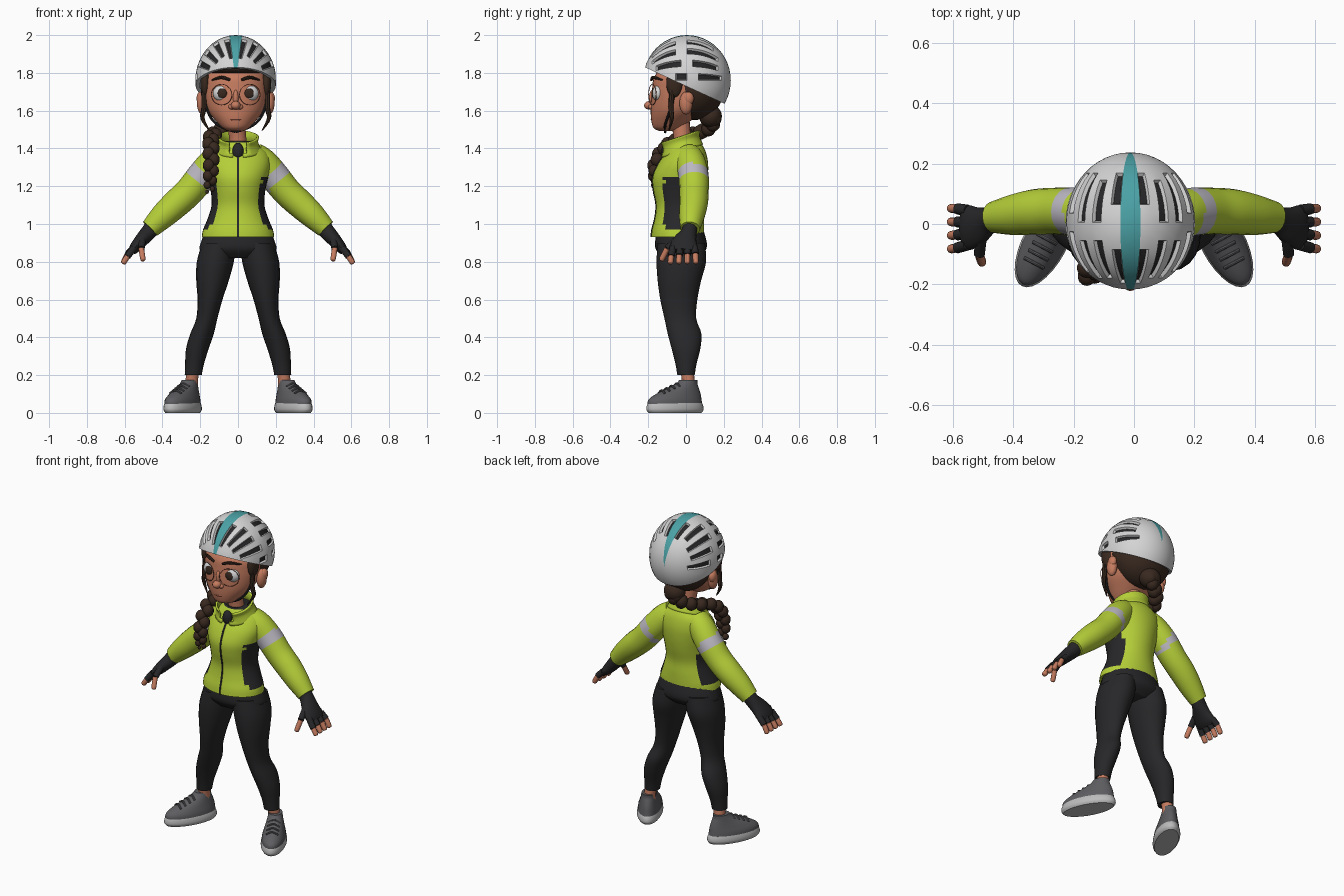
import bpy, bmesh, math
from mathutils import Matrix, Vector

default = bpy.data.objects.get("Cube")
if default:
    bpy.data.objects.remove(default, do_unlink=True)


def material(name, *rgb):
    mat = bpy.data.materials.new(name)
    mat.use_nodes = True
    mat.diffuse_color = (*rgb, 1)
    mat.node_tree.nodes["Principled BSDF"].inputs["Base Color"].default_value = (*rgb, 1)
    return mat


LIME = material("lime fabric", .46, .62, .04)
BLACK = material("black fabric", .02, .02, .022)
SKIN = material("skin", .56, .2, .115)
LIPS = material("lips", .36, .11, .07)
HAIR = material("dark brown hair", .04, .022, .014)
WHITE = material("white shell", .66, .66, .66)
TEAL = material("teal stripe", .07, .36, .38)
SHOE = material("shoe grey", .11, .11, .12)
SOLE = material("sole grey", .5, .5, .5)
REFLECT = material("reflective grey", .5, .48, .54)
CX = -.012  # head is slightly off centre


def finish(name, bm, mats, angle=40):
    mesh = bpy.data.meshes.new(name)
    for face in bm.faces:
        face.smooth = True
    bm.to_mesh(mesh)
    bm.free()
    for mat in mats:
        mesh.materials.append(mat)
    mesh.set_sharp_from_angle(angle=math.radians(angle))
    obj = bpy.data.objects.new(name, mesh)
    bpy.context.scene.collection.objects.link(obj)
    return obj


def smooth(rows, steps=4):
    """Catmull-Rom interpolation of tuples."""
    out, last = [], len(rows) - 1
    for i in range(last):
        quad = rows[max(i - 1, 0)], rows[i], rows[i + 1], rows[min(i + 2, last)]
        for k in range(steps):
            t = k / steps
            out.append([.5 * (2*q + (r - p)*t + (2*p - 5*q + 4*r - s)*t*t + (3*q - p - 3*r + s)*t**3)
                        for p, q, r, s in zip(*quad)])
    return out + [list(rows[last])]


def loft(name, rows, mats, sides=20, flat=False, cap=True, rule=None, mirror=1, steps=4):
    """Skin elliptical rings (x, y, z, radius along y, cross radius) along a path."""
    rows = smooth([(r[0] * mirror, *r[1:], *([r[3]] if len(r) == 4 else [])) for r in rows], steps)
    bm, rings = bmesh.new(), []
    for i, (x, y, z, ru, rv) in enumerate(rows):
        u, v = Vector((0, 1, 0)), Vector((1, 0, 0))
        if not flat:
            ahead, behind = rows[min(i + 1, len(rows) - 1)], rows[max(i - 1, 0)]
            tangent = (Vector(ahead[:3]) - Vector(behind[:3])).normalized()
            u = Vector((0, 1, 0)) if abs(tangent.y) < .9 else Vector((0, 0, 1))
            u = (u - tangent * u.dot(tangent)).normalized()
            v = tangent.cross(u)
        turns = [math.tau * k / sides for k in range(sides)]
        rings.append([bm.verts.new(Vector((x, y, z)) + u*ru*math.cos(a) + v*rv*math.sin(a)) for a in turns])
    for low, high in zip(rings, rings[1:]):
        for k in range(sides):
            n = (k + 1) % sides
            bm.faces.new((low[k], low[n], high[n], high[k]))
    if cap:
        bm.faces.new(rings[0])
        bm.faces.new(rings[-1])
    bmesh.ops.recalc_face_normals(bm, faces=bm.faces)
    for face in list(bm.faces):
        slot = rule(face.calc_center_median()) if rule else 0
        if slot is None:
            bm.faces.remove(face)
        else:
            face.material_index = slot
    return finish(name, bm, mats)


def balls(name, items, mat, detail=18):
    """One object made of ellipsoids given as (centre, radii)."""
    bm = bmesh.new()
    for centre, radii in items:
        matrix = Matrix.Translation(centre) @ Matrix.Diagonal((*radii, 1))
        bmesh.ops.create_uvsphere(bm, u_segments=detail, v_segments=detail // 2 + 2, radius=1, matrix=matrix)
    return finish(name, bm, [mat], 60)


# Jacket body with dark side panels
TORSO = [(0, -.045, .93, .14, .192), (0, -.042, .97, .138, .185), (0, -.035, 1.03, .13, .16),
         (0, -.033, 1.1, .125, .14), (0, -.033, 1.18, .14, .145), (0, -.03, 1.25, .146, .16),
         (0, -.015, 1.32, .132, .172), (0, 0, 1.38, .105, .155), (0, 0, 1.42, .085, .1), (0, 0, 1.44, .07, .07)]


def panel(c):
    return int(c.z > 1.43 or (.965 < c.z < 1.25 and abs(c.y + .035) < .08 and abs(c.x) > .05))


loft("jacket_body", TORSO, [LIME, BLACK], 36, True, rule=panel)
loft("zipper", [(0, r[1] - r[3], r[2], .004, .006) for r in TORSO[:8]], [BLACK], 8, True)
balls("shirt_front", [((0, -.105, 1.385), (.03, .025, .045))], BLACK)

# Stand-up collar, open at the front
collar = loft("collar", [(0, -.02, 1.39, .1, .115), (0, -.03, 1.44, .092, .095), (0, -.035, 1.475, .1, .1)],
              [LIME], 28, True, False, lambda c: None if abs(c.x) < .035 and c.y < 0 else 0)
for vert in collar.data.vertices:
    vert.co.z += .33 * vert.co.y
thick = collar.modifiers.new("thickness", "SOLIDIFY")
thick.thickness = .012

# Hips
loft("hips", [(0, -.03, .96, .125, .175), (0, -.027, .9, .137, .197), (0, -.027, .86, .13, .2),
              (0, -.03, .82, .09, .14)], [BLACK], 28, True)

for side, m in (("left", 1), ("right", -1)):
    # Leggings and ankle
    loft(side + "_leg", [(.1, -.025, .9, .125, .09), (.12, -.025, .8, .131, .098), (.135, -.035, .7, .115, .086),
                         (.148, -.038, .6, .098, .066), (.165, -.03, .5, .084, .056), (.19, -.008, .42, .089, .062),
                         (.215, 0, .34, .076, .06), (.23, 0, .26, .056, .05), (.237, 0, .2, .046, .045)],
         [BLACK], 20, True, mirror=m)
    loft(side + "_ankle", [(.238, .005, .23, .036), (.245, .012, .17, .034), (.25, .015, .1, .04)],
         [SKIN], 14, True, mirror=m)

    # Shoe: sole, upper and laces, turned outwards
    parts = [loft(side + "_sole", [(0, -.075, 0, .155, .064), (0, -.075, .015, .166, .073),
                                   (0, -.075, .035, .165, .073), (0, -.075, .052, .158, .069)],
                  [SOLE], 28, True),
             loft(side + "_shoe_upper", [(0, -.075, .04, .16, .07), (0, -.075, .07, .155, .067),
                                         (0, -.055, .1, .13, .058), (0, -.025, .13, .09, .049),
                                         (0, -.005, .155, .06, .043), (0, .005, .175, .05, .039)],
                  [SHOE], 28, True)]
    for k in range(4):
        y, z = -.155 + .03 * k, .115 + .012 * k
        parts.append(loft(side + "_lace", [(-.035, y, z - .012, .006), (0, y, z + .005, .006),
                                           (.035, y, z - .012, .006)], [SHOE], 8))
    for part in parts:
        part.matrix_world = Matrix.Translation((.258 * m, .008, 0)) @ Matrix.Rotation(math.radians(28 * m), 4, "Z")

    # Sleeve with reflective band
    loft(side + "_sleeve", [(.08, .01, 1.365, .07), (.13, .025, 1.325, .078), (.19, .04, 1.255, .08),
                            (.26, .043, 1.17, .077), (.33, .04, 1.105, .075), (.4, .03, 1.04, .067),
                            (.465, .022, .975, .052)], [LIME, REFLECT], 20, mirror=m, steps=6,
         rule=lambda c: int(-1.09 < abs(c.x) - c.z < -1.01 and abs(c.x) > .15))

    # Fingerless glove, fingers and thumb
    loft(side + "_glove", [(.44, .022, 1, .044), (.475, .015, .955, .042), (.515, -.005, .91, .064, .036),
                           (.545, -.012, .875, .074, .03), (.562, -.014, .855, .066, .022)], [BLACK], 18, mirror=m)
    digits = [((.55, .045 - .038*k, .875), (.585, .05 - .043*k, .84 - .004*k), (.61, .052 - .045*k, .79))
              for k in range(4)]
    digits.append(((.505, -.04, .925), (.512, -.1, .87), (.502, -.132, .805)))
    for base, mid, tip in digits:
        reach = Vector(mid).lerp(Vector(tip), .85)
        loft(side + "_glove_finger", [(*base, .019), (*mid, .0185)], [BLACK], 10, mirror=m)
        loft(side + "_fingertip", [(*mid, .015), (*reach, .0145), (*tip, .006)], [SKIN], 10, mirror=m)

    # Face features that repeat on both sides
    def at(x, y, z):
        return (CX + m * x, y, z)

    balls(side + "_ear", [(at(.178, 0, 1.64), (.028, .035, .06)), (at(.186, .012, 1.665), (.022, .03, .035))], SKIN)
    balls(side + "_eye", [(at(.075, -.147, 1.692), (.047, .032, .043))], WHITE)
    balls(side + "_iris", [(at(.071, -.174, 1.692), (.025, .008, .026))], HAIR)
    balls(side + "_sideburn", [(at(.162, -.06, 1.745), (.026, .045, .075))], HAIR)
    shift = CX * m
    loft(side + "_eyebrow", [(shift + .03, -.183, 1.762, .007), (shift + .075, -.172, 1.776, .009),
                             (shift + .125, -.125, 1.762, .004)], [HAIR], 8, mirror=m)
    loft(side + "_hair_lock", [(shift + .17, -.07, 1.75, .014), (shift + .168, -.08, 1.62, .014),
                               (shift + .176, -.075, 1.56, .011), (shift + .14, -.09, 1.495, .003)],
         [HAIR], 8, mirror=m)
    loft(side + "_strap", [(shift + .178, -.045, 1.75, .007), (shift + .15, -.085, 1.6, .007),
                           (shift + .095, -.11, 1.525, .007), (shift, -.11, 1.487, .007)], [BLACK], 8, mirror=m)
    ring = [(shift + .075 + .055 * math.cos(a), -.198 + .02 * (1 + math.cos(a)), 1.685 + .055 * math.sin(a), .002)
            for a in (math.tau * k / 20 for k in range(21))]
    loft(side + "_glasses_rim", ring, [LIPS], 6, mirror=m, steps=1)

# Neck and head
loft("neck", [(0, -.015, 1.36, .055), (0, -.018, 1.44, .046), (CX, -.03, 1.54, .05)], [SKIN], 18, True)
loft("head", [(CX, -.105, 1.492, .035, .035), (CX, -.1, 1.508, .072, .07), (CX, -.077, 1.55, .107, .11),
              (CX, -.05, 1.6, .137, .148), (CX, -.03, 1.66, .155, .167), (CX, -.02, 1.72, .159, .172),
              (CX, -.01, 1.78, .158, .165), (CX, 0, 1.84, .12, .12)], [SKIN], 32, True)
balls("nose", [((CX, -.192, 1.628), (.026, .03, .023)), ((CX, -.178, 1.665), (.015, .018, .045)),
               ((CX - .022, -.182, 1.62), (.017, .018, .014)), ((CX + .022, -.182, 1.62), (.017, .018, .014))], SKIN)
loft("mouth", [(CX - .055, -.159, 1.568, .003), (CX - .03, -.175, 1.555, .005), (CX, -.181, 1.552, .006),
               (CX + .03, -.175, 1.555, .005), (CX + .055, -.159, 1.568, .003)], [LIPS], 8)

# Hair under the helmet, and the braid over the right shoulder
balls("hair", [((CX, .045, 1.73), (.182, .16, .18)), ((CX, .005, 1.825), (.188, .188, .048)),
               ((CX, .13, 1.57), (.065, .06, .06))], HAIR, 28)
braid = smooth([(CX, .145, 1.56, .047), (-.045, .13, 1.515, .045), (-.105, .07, 1.485, .044),
                (-.14, -.03, 1.46, .042), (-.143, -.12, 1.4, .041), (-.142, -.168, 1.31, .039),
                (-.148, -.165, 1.23, .03), (-.15, -.15, 1.17, .012)], 3)
lobes = []
for k, (x, y, z, r) in enumerate(braid):
    swing = .014 * (-1) ** k
    lobes.append(((x + swing, y + swing * .3, z), (r * .8, r * .85, r * .9)))
balls("braid", lobes, HAIR, 14)

# Helmet: ellipsoid with poles front and back, tilted rim, recessed vents
CENTRE, RADII = Vector((CX, .005, 1.76)), Vector((.214, .232, .24))
helmet = bmesh.new()
shape = Matrix.Translation(CENTRE) @ Matrix.Diagonal((*RADII, 1)) @ Matrix.Rotation(math.pi / 2, 4, "X")
bmesh.ops.create_uvsphere(helmet, u_segments=40, v_segments=24, radius=1, matrix=shape)
VENTS = {1: ((4, 9), (14, 18)), 3: ((5, 10), (12, 17)), 5: ((5, 10), (12, 18)),
         7: ((6, 11), (13, 18)), 9: ((10, 12), (14, 19))}
vents = []
for face in helmet.faces:
    c = face.calc_center_median() - CENTRE
    p = Vector((c.x / RADII.x, c.y / RADII.y, c.z / RADII.z)).normalized()
    column = int(math.degrees(math.atan2(abs(p.x), p.z)) / 9)
    row = int(math.degrees(math.acos(-p.y)) / 7.5)
    face.material_index = 1 if column == 0 else 0
    if any(a <= row < b for a, b in VENTS.get(column, ())):
        vents.append(face)
bmesh.ops.inset_region(helmet, faces=vents, thickness=.005, depth=-.012, use_even_offset=True)
for face in vents:
    face.material_index = 2
bmesh.ops.bisect_plane(helmet, geom=helmet.verts[:] + helmet.edges[:] + helmet.faces[:],
                       plane_co=(0, 0, 1.73), plane_no=(0, .459, 1), clear_inner=True)
rim = [edge for edge in helmet.edges if edge.is_boundary]
lip = bmesh.ops.extrude_edge_only(helmet, edges=rim)["geom"]
for vert in (g for g in lip if isinstance(g, bmesh.types.BMVert)):
    vert.co = CENTRE + (vert.co - CENTRE) * .9
finish("helmet", helmet, [WHITE, TEAL, BLACK], 35)
